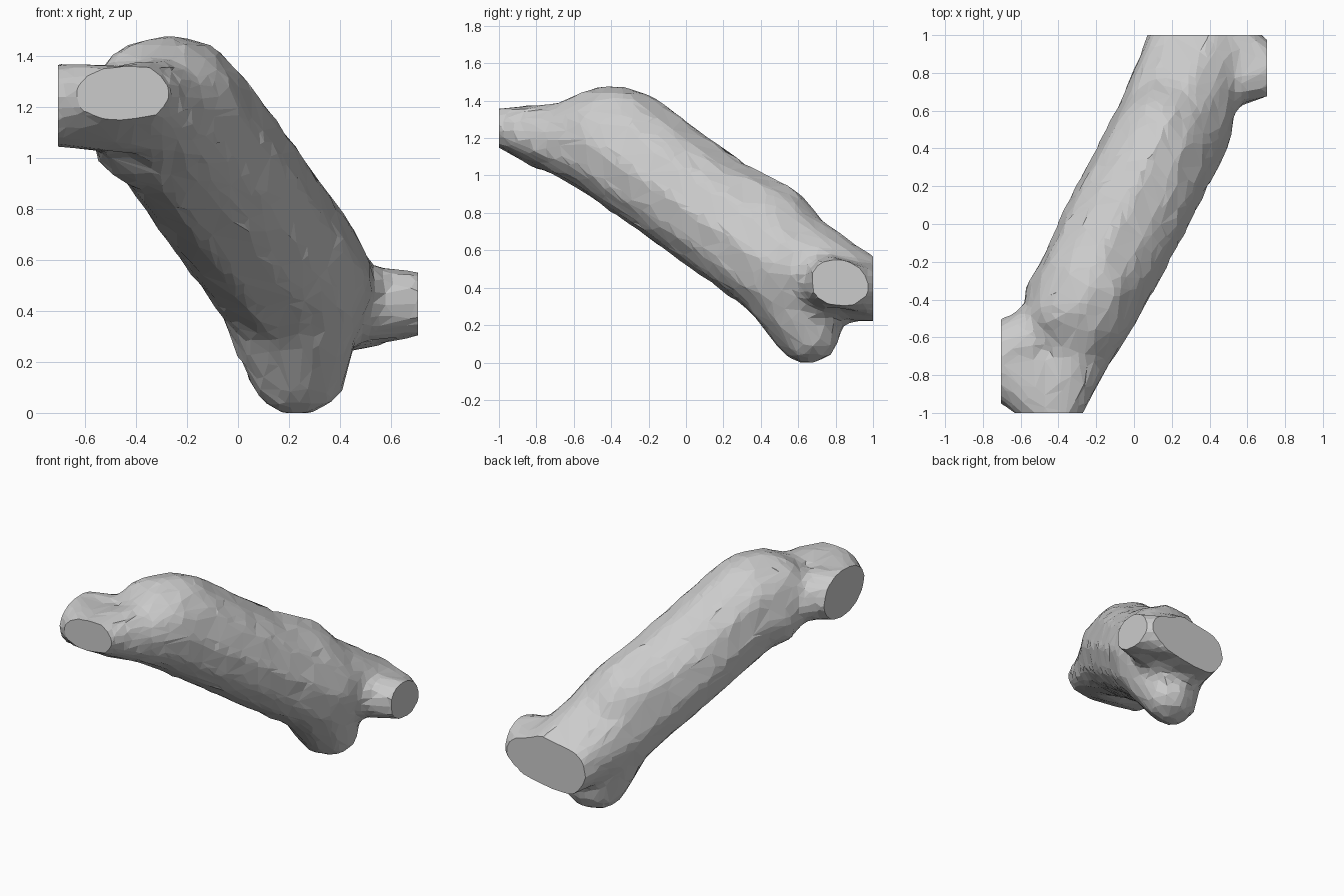
import bpy, bmesh, random
from mathutils import Vector, Matrix

if "Cube" in bpy.data.objects:
    bpy.data.objects.remove(bpy.data.objects["Cube"])

random.seed(4)


def limb(target, balls):
    """Add the convex hull of some balls (x, y, z, radius) to the target mesh."""
    bm = bmesh.new()
    for x, y, z, r in balls:
        bmesh.ops.create_icosphere(bm, subdivisions=2, radius=r,
                                   matrix=Matrix.Translation((x, y, z)))
    bmesh.ops.delete(bm, geom=bm.faces[:], context='FACES_ONLY')
    hull = bmesh.ops.convex_hull(bm, input=bm.verts[:])
    junk = {g for g in hull["geom_interior"] + hull["geom_unused"]
            if isinstance(g, bmesh.types.BMVert)}
    bmesh.ops.delete(bm, geom=list(junk), context='VERTS')
    loose = [e for e in bm.edges if not e.link_faces]
    bmesh.ops.delete(bm, geom=loose, context='EDGES')
    bmesh.ops.recalc_face_normals(bm, faces=bm.faces[:])
    me = bpy.data.meshes.new("limb")
    bm.to_mesh(me)
    bm.free()
    target.from_mesh(me)
    bpy.data.meshes.remove(me)


shape = bmesh.new()
upper = (-0.27, -0.43, 1.185, 0.30)
shoulder = (-0.30, -0.64, 1.19, 0.205)
middle = (-0.075, -0.03, 0.925, 0.32)
bulge = (0.14, 0.44, 0.70, 0.275)
lower = (0.215, 0.53, 0.52, 0.315)
# trunk
limb(shape, [upper, (-0.23, -0.33, 1.185, 0.29), middle])
limb(shape, [middle, lower])
limb(shape, [(0.03, 0.2, 0.8, 0.29), bulge, lower])
# knobbly upper end
limb(shape, [upper, (-0.37, -0.46, 1.28, 0.18), (-0.34, -0.40, 1.12, 0.25)])
limb(shape, [upper, shoulder])
# upper branches towards the front and the left
front_cap = [(-0.47, -1.01, 1.265, 0.095), (-0.38, -1.01, 1.265, 0.095)]
left_cap = [(-0.72, -0.75, 1.205, 0.16), (-0.72, -0.69, 1.205, 0.16)]
limb(shape, [shoulder] + front_cap)
limb(shape, [(-0.39, -0.54, 1.18, 0.18)] + left_cap)
limb(shape, [(-0.42, -0.73, 1.18, 0.165)] + left_cap + front_cap)
# lower branches towards the back, the right and the ground
back_cap = [(0.23, 1.02, 0.355, 0.14), (0.45, 1.02, 0.385, 0.145)]
right_cap = [(0.72, 0.80, 0.43, 0.125)]
limb(shape, [lower] + back_cap)
limb(shape, [(0.38, 0.74, 0.43, 0.17)] + right_cap)
limb(shape, [(0.42, 0.85, 0.42, 0.14), back_cap[1]] + right_cap)
limb(shape, [lower, (0.21, 0.64, 0.16, 0.17), (0.26, 0.66, 0.16, 0.17)])

me = bpy.data.meshes.new("branching_trunk")
shape.to_mesh(me)
shape.free()
trunk = bpy.data.objects.new("branching_trunk", me)
bpy.context.collection.objects.link(trunk)

# fuse the limbs into one skin, then reduce it to coarse facets
remesh = trunk.modifiers.new("fuse", 'REMESH')
remesh.mode = 'VOXEL'
remesh.voxel_size = 0.045
facets = trunk.modifiers.new("facets", 'DECIMATE')
facets.ratio = 0.3
dg = bpy.context.evaluated_depsgraph_get()
bm = bmesh.new()
bm.from_mesh(bpy.data.meshes.new_from_object(trunk.evaluated_get(dg)))
trunk.modifiers.clear()

# slightly uneven surface
for v in bm.verts:
    v.co += Vector([random.uniform(-0.004, 0.004) for _ in range(3)])

# flat cut ends
for co, no in (((0.705, 0, 0), (1, 0, 0)), ((-0.705, 0, 0), (-1, 0, 0)),
               ((0, 1, 0), (0, 1, 0)), ((0, -1, 0), (0, -1, 0)),
               ((0, 0, 0), (0, 0, -1)), ((0, 0, 1.48), (0, 0, 1))):
    cut = bmesh.ops.bisect_plane(bm, geom=bm.verts[:] + bm.edges[:] + bm.faces[:],
                                 plane_co=co, plane_no=no, clear_outer=True)
    rim = [e for e in cut["geom_cut"]
           if isinstance(e, bmesh.types.BMEdge) and e.is_boundary]
    bmesh.ops.holes_fill(bm, edges=rim, sides=0)
bmesh.ops.recalc_face_normals(bm, faces=bm.faces[:])
for f in bm.faces:
    f.smooth = False
bm.to_mesh(me)
bm.free()
